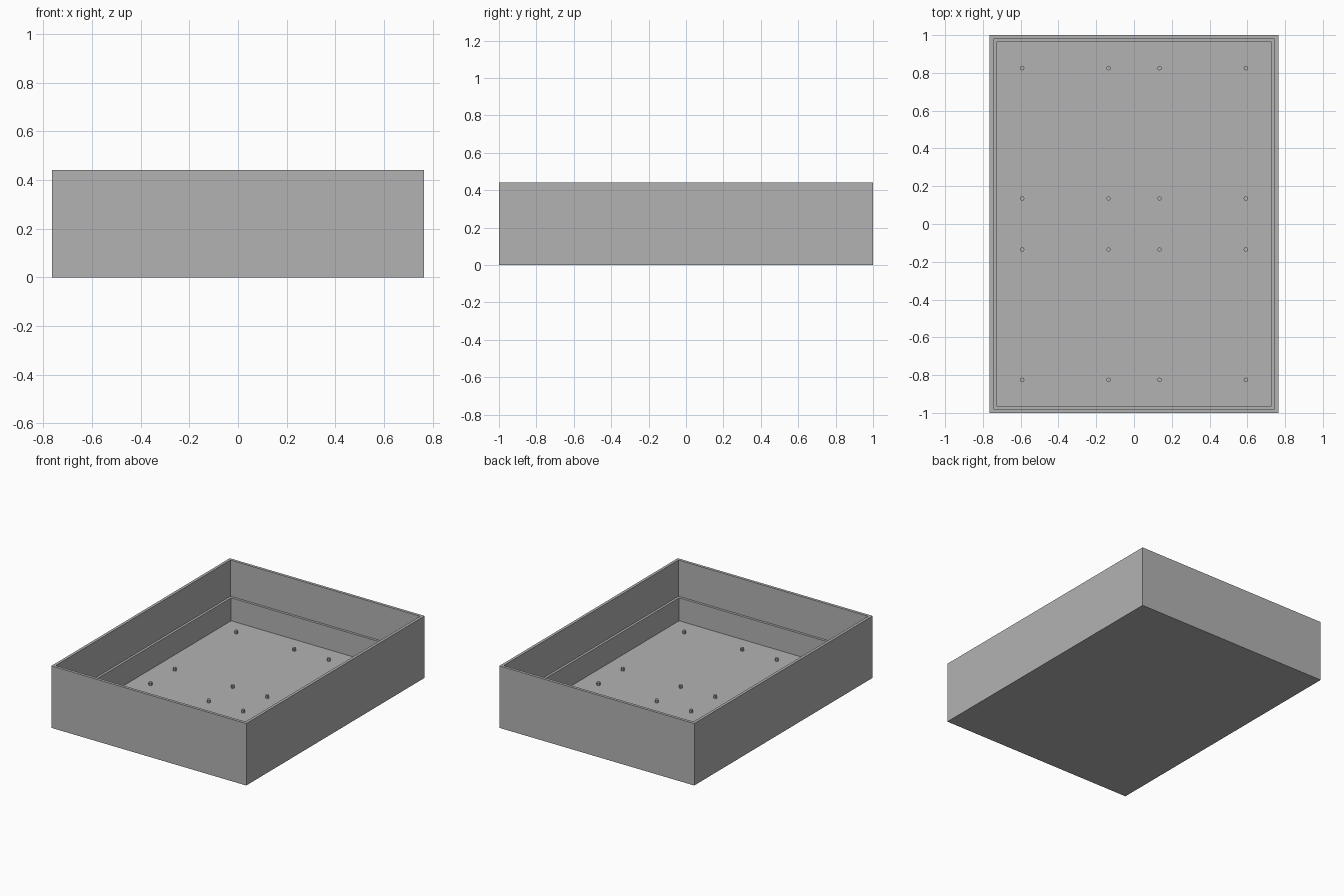
import bpy
import bmesh

cube = bpy.data.objects.get("Cube")
if cube:
    bpy.data.objects.remove(cube, do_unlink=True)

HALF_X, HALF_Y, HEIGHT = 0.765, 1.0, 0.44
LIP, WALL = 0.02, 0.037          # insets of the upper and lower inner walls
LEDGE_Z, FLOOR_Z = 0.183, 0.02

grey = bpy.data.materials.new("plain grey")
grey.use_nodes = True
colour = (0.45, 0.45, 0.45, 1)
grey.diffuse_color = colour
grey.node_tree.nodes["Principled BSDF"].inputs["Base Color"].default_value = colour


def finish(bm, name):
    bmesh.ops.recalc_face_normals(bm, faces=bm.faces)
    mesh = bpy.data.meshes.new(name)
    bm.to_mesh(mesh)
    bm.free()
    mesh.materials.append(grey)
    obj = bpy.data.objects.new(name, mesh)
    bpy.context.collection.objects.link(obj)
    return obj


# Open tray: stacked rectangular loops, bridged from the base up, over the rim and down
bm = bmesh.new()
loops = []
for inset, z in ((0, 0), (0, HEIGHT), (LIP, HEIGHT), (LIP, LEDGE_Z),
                 (WALL, LEDGE_Z), (WALL, FLOOR_Z)):
    x, y = HALF_X - inset, HALF_Y - inset
    loops.append([bm.verts.new((sx * x, sy * y, z))
                  for sx, sy in ((-1, -1), (1, -1), (1, 1), (-1, 1))])
for a, b in zip(loops, loops[1:]):
    for i in range(4):
        j = (i + 1) % 4
        bm.faces.new((a[i], a[j], b[j], b[i]))
bm.faces.new(loops[0])
bm.faces.new(loops[-1])
finish(bm, "tray")

# Small pegs standing on the floor
bm = bmesh.new()
for px in (-0.592, -0.135, 0.135, 0.592):
    for py in (-0.825, -0.135, 0.135, 0.825):
        peg = bmesh.ops.create_cone(bm, cap_ends=True, segments=8,
                                    radius1=0.012, radius2=0.012, depth=0.022)
        bmesh.ops.translate(bm, verts=peg["verts"], vec=(px, py, FLOOR_Z + 0.01))
finish(bm, "floor_pegs")
